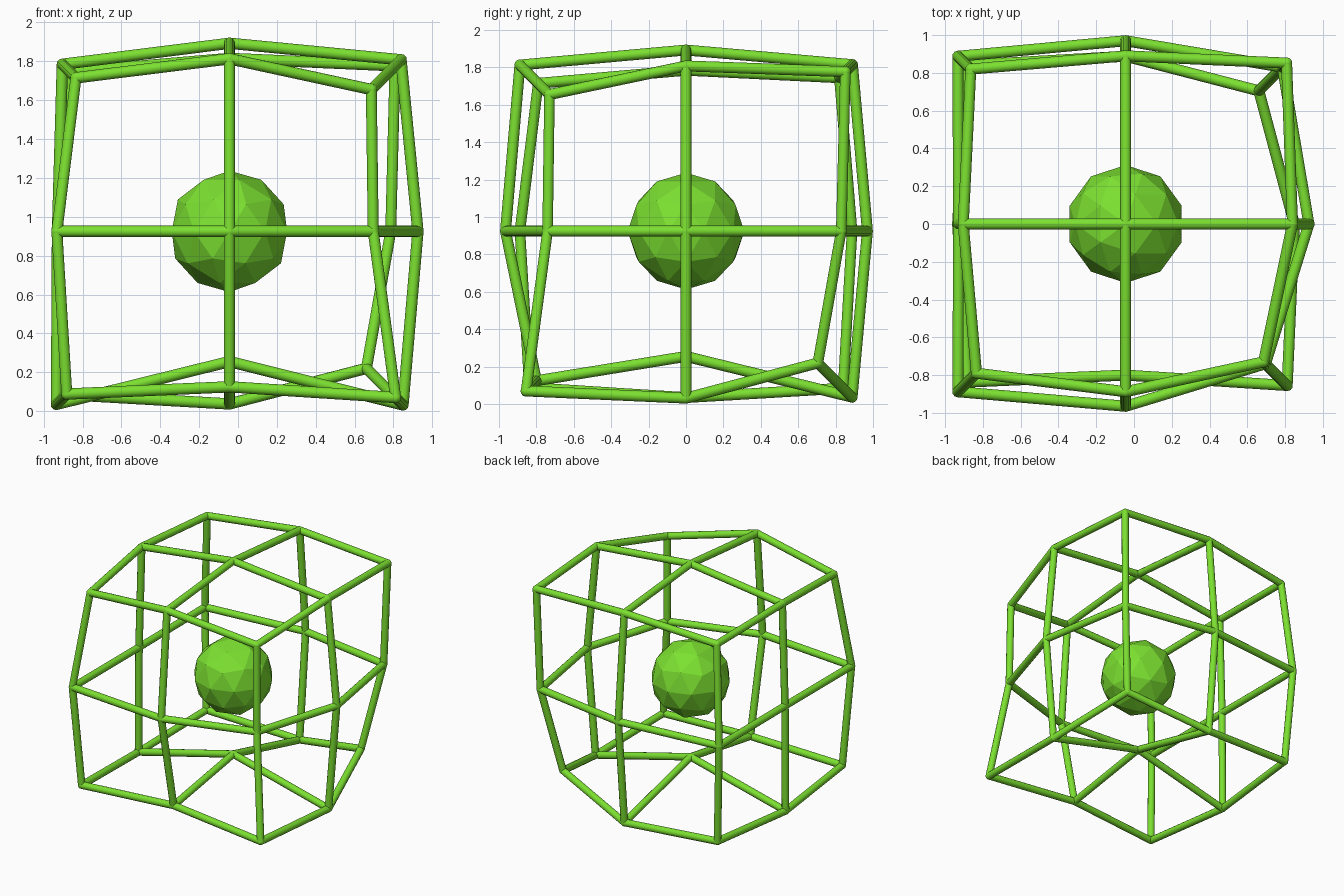
import bpy, bmesh, math
from itertools import product
from mathutils import Vector, Matrix

if "Cube" in bpy.data.objects:
    bpy.data.objects.remove(bpy.data.objects["Cube"])

CENTRE = Vector((-0.044, 0, 0.925))
R = 0.029

# Radial reach of each point of the 3x3x3 cube lattice (sign of x, y, z)
REACH = {
    # face centres
    (1, 0, 0): 0.97, (-1, 0, 0): 0.885, (0, 1, 0): 0.97,
    (0, -1, 0): 0.965, (0, 0, 1): 0.968, (0, 0, -1): 0.67,
    # edge middles
    (1, 1, 0): 0.83, (1, -1, 0): 0.74, (-1, 1, 0): 0.888, (-1, -1, 0): 0.888,
    (0, 1, 1): 0.89, (0, -1, 1): 0.888, (0, 1, -1): 0.888, (0, -1, -1): 0.80,
    (1, 0, 1): 0.883, (-1, 0, 1): 0.86, (1, 0, -1): 0.893, (-1, 0, -1): 0.89,
    # corners
    (1, 1, 1): 0.852, (1, -1, 1): 0.73, (-1, 1, 1): 0.82, (-1, -1, 1): 0.79,
    (1, 1, -1): 0.705, (1, -1, -1): 0.855, (-1, 1, -1): 0.84, (-1, -1, -1): 0.837,
}

green = bpy.data.materials.new("green")
green.diffuse_color = (0.2, 0.75, 0.03, 1)
green.use_nodes = True
green.node_tree.nodes["Principled BSDF"].inputs["Base Color"].default_value = green.diffuse_color


def finish(bm, name):
    mesh = bpy.data.meshes.new(name)
    bm.to_mesh(mesh)
    bm.free()
    mesh.materials.append(green)
    obj = bpy.data.objects.new(name, mesh)
    bpy.context.collection.objects.link(obj)
    return obj


def point(key):
    return CENTRE + Vector(key) * REACH[key]


def add_bar(bm, a, b):
    d = b - a
    rot = d.to_track_quat('Z', 'Y').to_matrix().to_4x4()
    bmesh.ops.create_cone(bm, cap_ends=True, segments=12, radius1=R, radius2=R,
                          depth=d.length, matrix=Matrix.Translation((a + b) / 2) @ rot)


# Open cage: round bars between neighbouring lattice points, rounded joints
bm = bmesh.new()
for key in REACH:
    bmesh.ops.create_icosphere(bm, subdivisions=2, radius=R * 1.04,
                               matrix=Matrix.Translation(point(key)))
    for axis in range(3):
        nxt = list(key)
        nxt[axis] += 1
        if tuple(nxt) in REACH:
            add_bar(bm, point(key), point(tuple(nxt)))
cage = finish(bm, "cage")
bpy.context.view_layer.objects.active = cage
cage.select_set(True)
bpy.ops.object.shade_smooth_by_angle(angle=math.radians(40))

# Faceted ball floating in the middle
bm = bmesh.new()
bmesh.ops.create_icosphere(bm, subdivisions=2, radius=0.312,
                           matrix=Matrix.Translation(CENTRE))
finish(bm, "core_ball")
